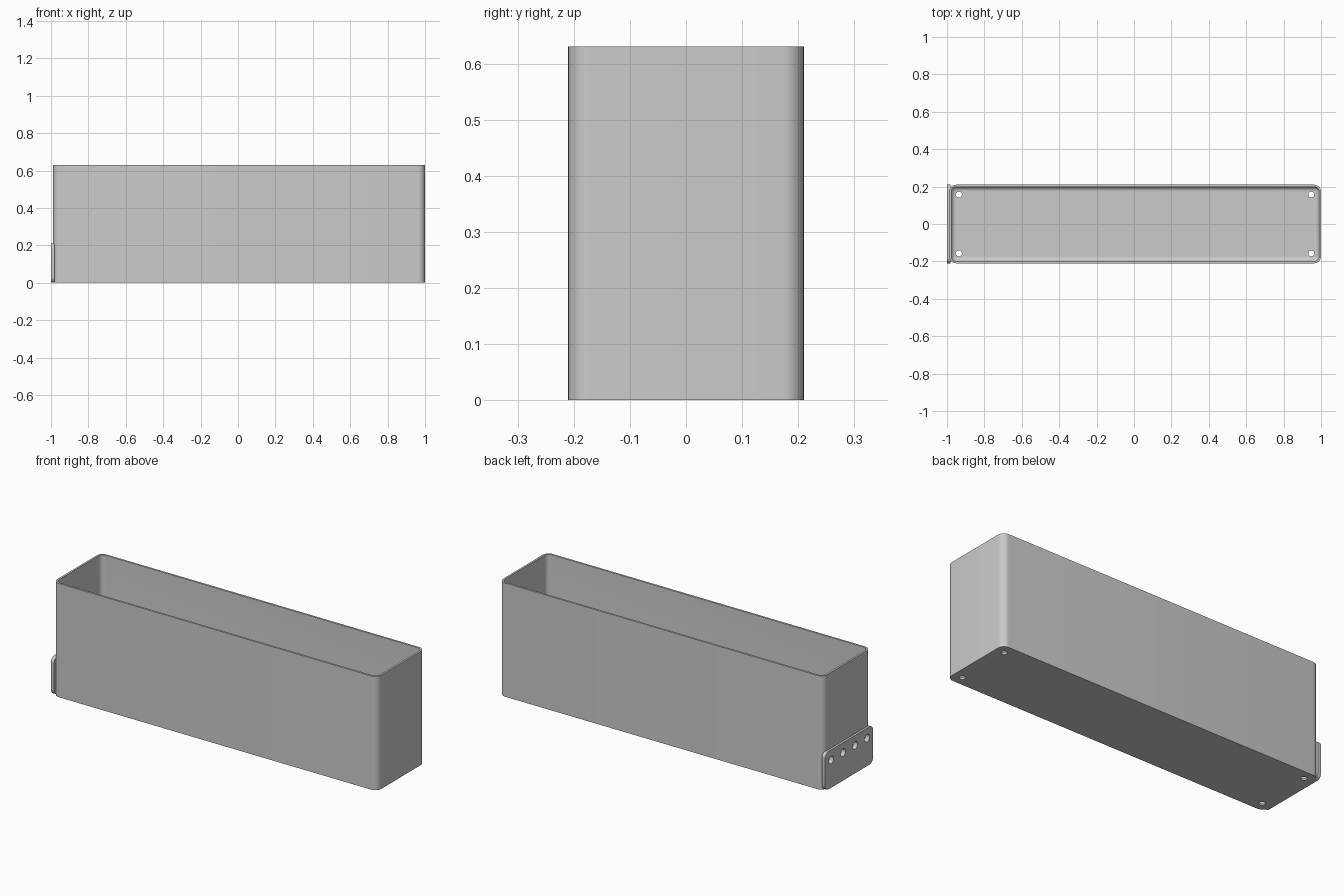
import bpy, bmesh, math
from mathutils import Matrix

cube = bpy.data.objects.get("Cube")
if cube:
    bpy.data.objects.remove(cube, do_unlink=True)

grey = bpy.data.materials.new("plain grey")
grey.use_nodes = True
grey.diffuse_color = (0.6, 0.6, 0.6, 1)
grey.node_tree.nodes["Principled BSDF"].inputs["Base Color"].default_value = (0.6, 0.6, 0.6, 1)

X0, X1, HALF_Y, HEIGHT = -0.988, 1.0, 0.21, 0.63
MID = (X0 + X1) / 2
WALL, CORNER, FILLET = 0.011, 0.037, 0.024


def rounded_rect(hx, hy, r, steps=8):
    """Counter-clockwise outline with the same point count for any size."""
    pts = []
    for i, (sx, sy) in enumerate([(1, 1), (-1, 1), (-1, -1), (1, -1)]):
        for k in range(steps + 1):
            a = (i + k / steps) * math.pi / 2
            pts.append((sx * (hx - r) + r * math.cos(a), sy * (hy - r) + r * math.sin(a)))
    return pts


def loft(name, hx, hy, r, profile):
    """Stack rounded outlines, each given as (inset, height), and cap both ends."""
    bm = bmesh.new()
    rings = [[bm.verts.new((x, y, z)) for x, y in
              rounded_rect(hx - d, hy - d, max(r - d, 0.002))] for d, z in profile]
    for a, b in zip(rings, rings[1:]):
        for i in range(len(a)):
            j = (i + 1) % len(a)
            bm.faces.new((a[i], a[j], b[j], b[i]))
    bm.faces.new(rings[0][::-1])
    bm.faces.new(rings[-1])
    bmesh.ops.recalc_face_normals(bm, faces=bm.faces)
    mesh = bpy.data.meshes.new(name)
    bm.to_mesh(mesh)
    bm.free()
    mesh.materials.append(grey)
    ob = bpy.data.objects.new(name, mesh)
    bpy.context.collection.objects.link(ob)
    return ob


def drill(ob, centres, radius, rotation=Matrix()):
    """Cut round holes along z, or along the rotated axis."""
    bm = bmesh.new()
    for c in centres:
        bmesh.ops.create_cone(bm, cap_ends=True, segments=32, radius1=radius, radius2=radius,
                              depth=0.09, matrix=Matrix.Translation(c) @ rotation)
    mesh = bpy.data.meshes.new("hole_cutter")
    bm.to_mesh(mesh)
    bm.free()
    mesh.materials.append(grey)
    cutter = bpy.data.objects.new("hole_cutter", mesh)
    cutter.hide_render = True
    bpy.context.collection.objects.link(cutter)
    mod = ob.modifiers.new("holes", 'BOOLEAN')
    mod.operation, mod.solver, mod.object = 'DIFFERENCE', 'EXACT', cutter
    bpy.context.view_layer.objects.active = ob
    bpy.ops.object.modifier_apply(modifier=mod.name)
    bpy.data.objects.remove(cutter, do_unlink=True)


def smooth(ob):
    bpy.ops.object.select_all(action='DESELECT')
    ob.select_set(True)
    bpy.context.view_layer.objects.active = ob
    bpy.ops.object.shade_smooth_by_angle(angle=math.radians(30))


# Open tray: outer wall, rim, inner wall, then the floor fillet
profile = [(0, 0), (0, HEIGHT), (WALL, HEIGHT)]
for k in range(7):
    a = k / 6 * math.pi / 2
    profile.append((WALL + FILLET * (1 - math.cos(a)), WALL + FILLET * (1 - math.sin(a))))
tray = loft("tray", (X1 - X0) / 2, HALF_Y, CORNER, profile)
tray.data.transform(Matrix.Translation((MID, 0, 0)))

# Mounting plate on the right end
plate = loft("mounting_plate", 0.105, HALF_Y, 0.03, [(0, 0), (0, 0.02)])
plate.data.transform(Matrix.Translation((-0.98, 0, 0.105)) @ Matrix.Rotation(-math.pi / 2, 4, 'Y'))

# Drain holes in the floor, screw holes through plate and end wall
drill(tray, [(MID + sx * 0.942, sy * 0.157, 0) for sx in (-1, 1) for sy in (-1, 1)], 0.016)
screws = [(-0.99, (i - 1.5) * 0.105, 0.155) for i in range(4)]
sideways = Matrix.Rotation(math.pi / 2, 4, 'Y')
for part in (tray, plate):
    drill(part, screws, 0.021, sideways)
    smooth(part)
